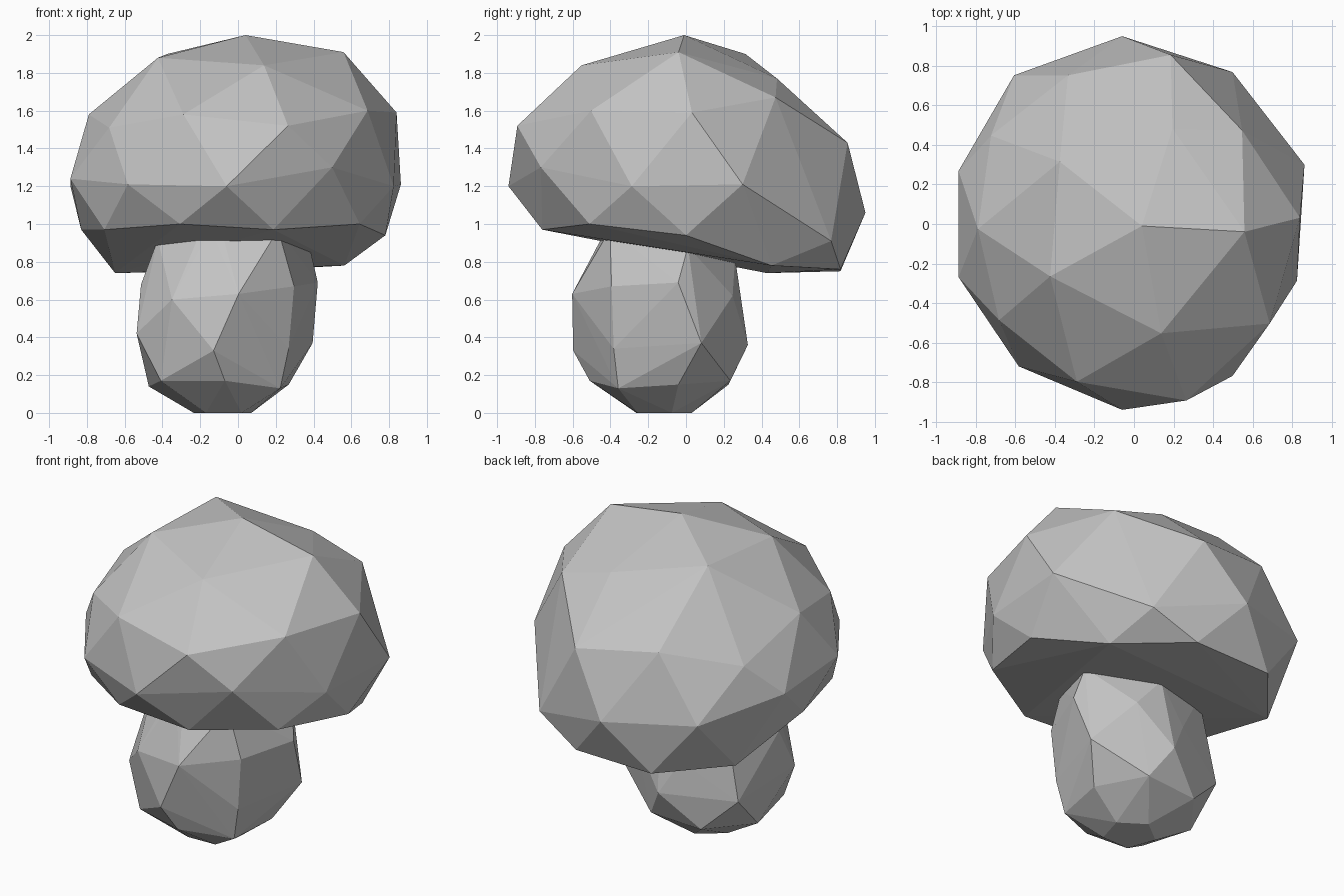
import bpy
import bmesh
from math import sin, cos, radians

# Remove the default cube only
default_cube = bpy.data.objects.get("Cube")
if default_cube:
    bpy.data.objects.remove(default_cube, do_unlink=True)


def make_material(name, colour):
    material = bpy.data.materials.new(name)
    material.use_nodes = True
    material.diffuse_color = colour
    shader = material.node_tree.nodes["Principled BSDF"]
    shader.inputs["Base Color"].default_value = colour
    shader.inputs["Roughness"].default_value = 0.8
    return material


def ring(centre, phase, radii, heights):
    """Points evenly spaced in angle, with an uneven radius and height."""
    step = 360 / len(radii)
    points = []
    for index, (radius, height) in enumerate(zip(radii, heights)):
        angle = radians(phase + index * step)
        points.append((centre[0] + radius * cos(angle),
                       centre[1] + radius * sin(angle),
                       height))
    return points


def faceted_solid(name, points, material):
    """Wrap a set of ring points in a flat-shaded faceted skin."""
    bm = bmesh.new()
    for point in points:
        bm.verts.new(point)
    result = bmesh.ops.convex_hull(bm, input=bm.verts)
    unused = [item for item in result["geom_interior"] + result["geom_unused"]
              if isinstance(item, bmesh.types.BMVert)]
    bmesh.ops.delete(bm, geom=list(set(unused)), context="VERTS")
    bmesh.ops.recalc_face_normals(bm, faces=bm.faces)
    mesh = bpy.data.meshes.new(name)
    bm.to_mesh(mesh)
    bm.free()
    mesh.materials.append(material)
    solid = bpy.data.objects.new(name, mesh)
    bpy.context.scene.collection.objects.link(solid)
    return solid


grey = make_material("plain grey", (0.55, 0.55, 0.55, 1))

# Cap: a squashed faceted dome that droops toward the back
cap_centre = (-.06, 0)
cap_points = [(.04, -.01, 2)]
# crown
cap_points += ring((0, 0), -4,
                   [.56, .52, .49, .5, .57],
                   [1.91, 1.77, 1.9, 1.88, 1.84])
# shoulder
cap_points += ring(cap_centre, 2,
                   [.9, .77, .89, .8, .8, .73, .79, .83, .95, .9],
                   [1.59, 1.67, 1.43, 1.5, 1.4, 1.58, 1.51, 1.58, 1.52, 1.6])
# widest rim
cap_points += ring(cap_centre, 18,
                   [.97, .95, .95, .93, .87, .87, .89, .94, .95, .93],
                   [1.21, .91, 1.06, 1.1, 1.2, 1.24, 1.21, 1.2, 1.3, 1.2])
# underside
cap_points += ring(cap_centre, 0,
                   [.84, .77, .86, .86, .73, .77, .8, .8, .8, .87],
                   [.94, .78, .76, .75, .74, .97, .97, 1, .97, 1])
faceted_solid("cap", cap_points, grey)

# Stem: a bulging faceted stalk set forward of the cap centre
stem_centre = (-.08, -.13)
# foot
stem_points = ring(stem_centre, 20, [.16] * 5, [0] * 5)
# lower bulge
stem_points += ring(stem_centre, -37,
                    [.38, .36, .4, .4, .4, .43, .38],
                    [.13, .15, .17, .15, .14, .17, .17])
# widest bulge
stem_points += ring(stem_centre, -36,
                    [.43, .52, .46, .5, .5, .47],
                    [.34, .37, .36, .36, .42, .33])
# waist
stem_points += ring(stem_centre, 10,
                    [.51, .46, .4, .43, .44, .47, .48, .46],
                    [.69, .62, .57, .62, .68, .6, .63, .67])
# neck, ending inside the cap
stem_points += ring(stem_centre, 17,
                    [.48, .4, .4, .36, .29, .4],
                    [.88, .82, .9, .92, .97, .97])
stem_points += ring(stem_centre, 17, [.22] * 6, [1.12] * 6)
faceted_solid("stem", stem_points, grey)
